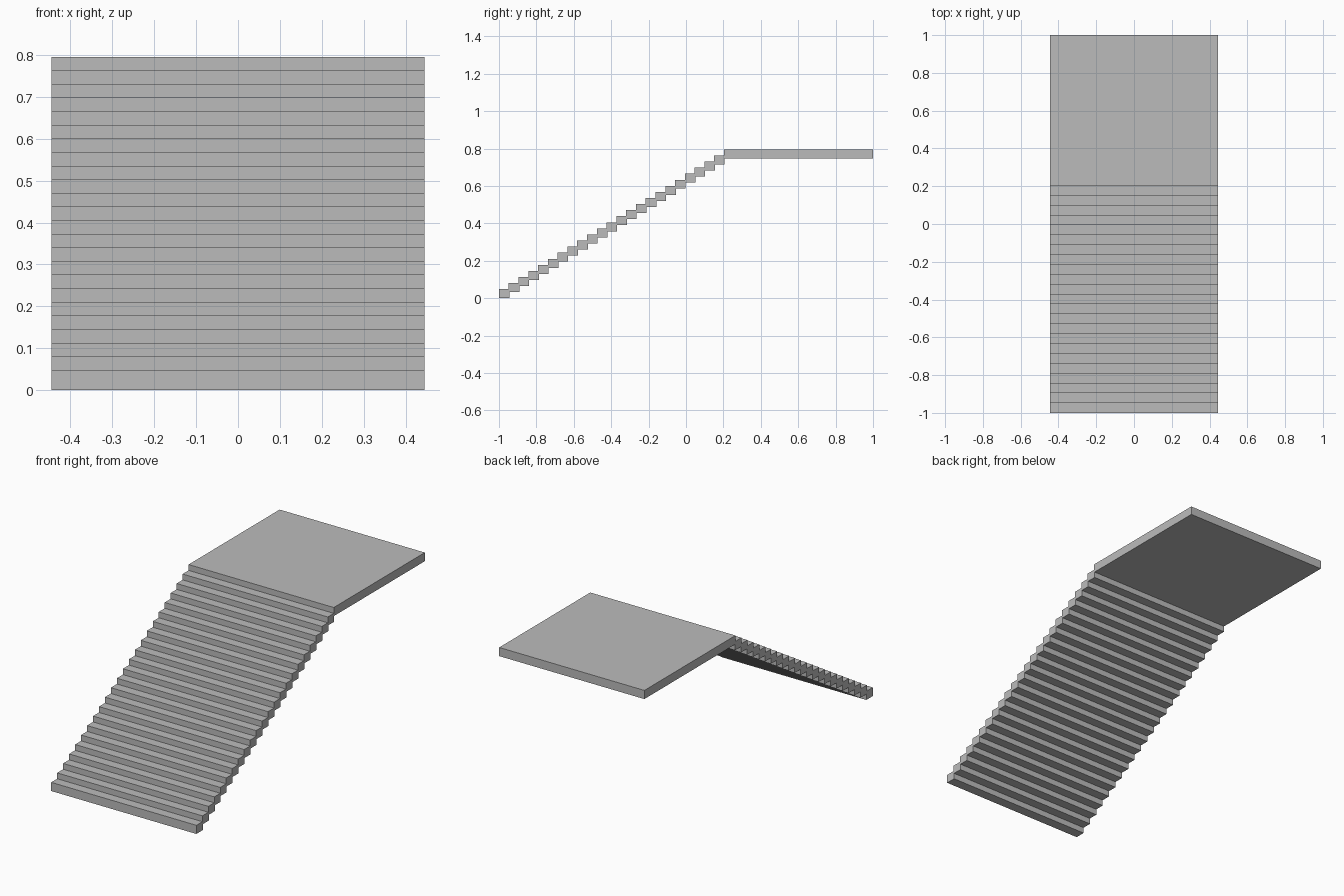
import bpy

cube = bpy.data.objects.get("Cube")
if cube:
    bpy.data.objects.remove(cube)

WIDTH = 0.89
THICK = 0.048
STEPS = 23
GOING = 0.0523
RISE = 0.0325
TREAD = 0.0565

grey = bpy.data.materials.new("concrete grey")
grey.use_nodes = True
colour = (0.5, 0.5, 0.5, 1)
grey.diffuse_color = colour
grey.node_tree.nodes["Principled BSDF"].inputs["Base Color"].default_value = colour


def slab(name, front, back, bottom):
    """Full-width flat slab between two depths."""
    bpy.ops.mesh.primitive_cube_add(
        size=1, location=(0, (front + back) / 2, bottom + THICK / 2))
    obj = bpy.context.object
    obj.name = name
    obj.scale = (WIDTH, back - front, THICK)
    bpy.ops.object.transform_apply(location=False, rotation=False, scale=True)
    obj.data.materials.append(grey)
    return obj


# Flight of overlapping treads
for i in range(STEPS):
    front = -1 + i * GOING
    slab(f"step_{i + 1}", front, front + TREAD, i * RISE)

# Landing at the top of the flight
slab("landing", -1 + STEPS * GOING, 1, STEPS * RISE)
